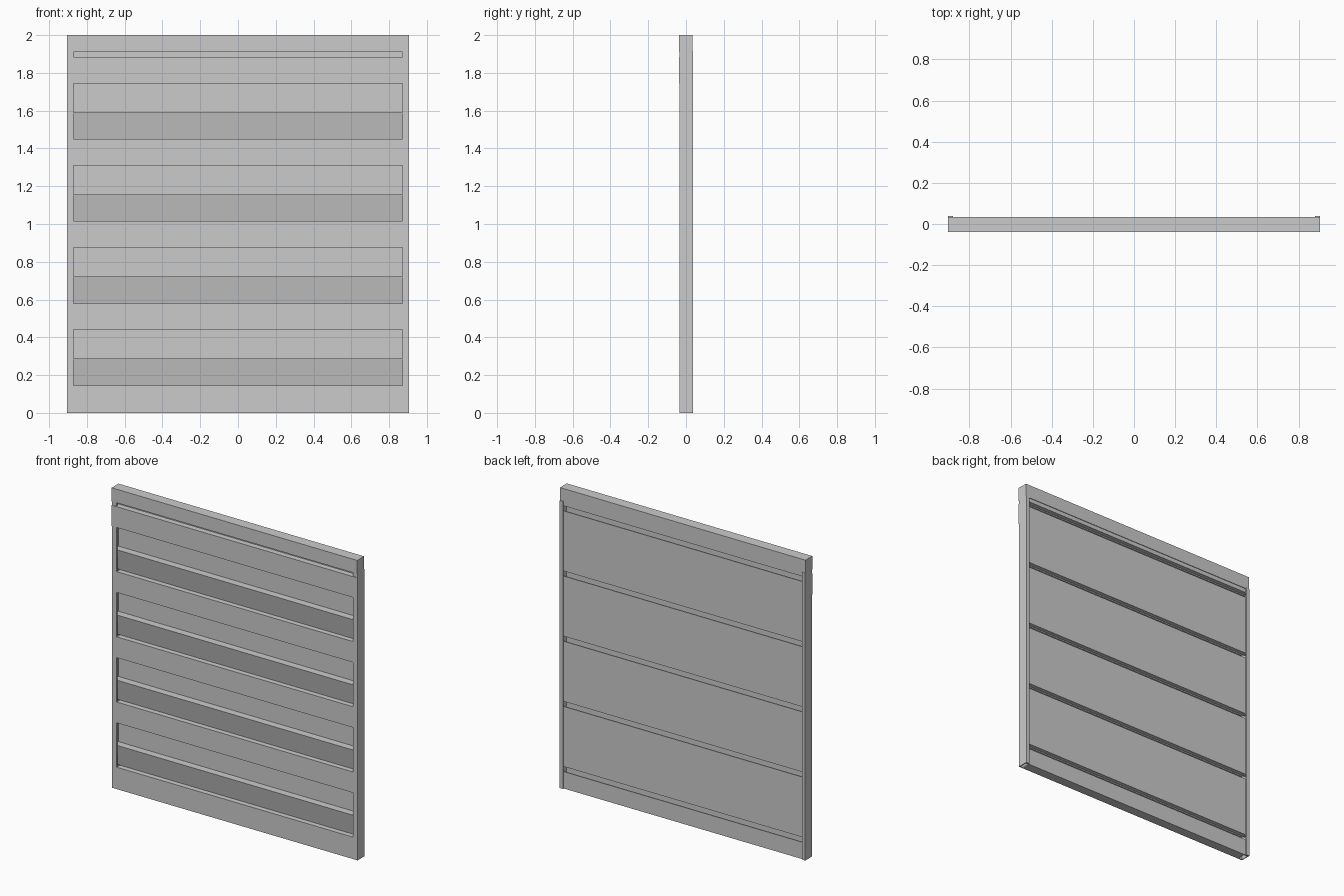
import bpy, bmesh

if "Cube" in bpy.data.objects:
    bpy.data.objects.remove(bpy.data.objects["Cube"])

PERIOD = 0.4343     # vertical repeat of the three-board pattern
HALF = 0.905        # half of overall width
INNER = 0.871       # half width between the front flanges


def make(name, pts, to3d, a, b):
    """Extrude a closed 2D profile between a and b."""
    bm = bmesh.new()
    lo = [bm.verts.new(to3d(p, a)) for p in pts]
    hi = [bm.verts.new(to3d(p, b)) for p in pts]
    bm.faces.new(lo)
    bm.faces.new(hi)
    n = len(pts)
    for i in range(n):
        j = (i + 1) % n
        bm.faces.new((lo[i], lo[j], hi[j], hi[i]))
    bmesh.ops.recalc_face_normals(bm, faces=bm.faces)
    me = bpy.data.meshes.new(name)
    bm.to_mesh(me)
    bm.free()
    ob = bpy.data.objects.new(name, me)
    bpy.context.collection.objects.link(ob)
    return ob


def rail(name, yz, half):
    return make(name, yz, lambda p, x: (x, p[0], p[1]), -half, half)


def box_rail(name, y0, y1, z0, z1, half):
    return rail(name, [(y0, z0), (y1, z0), (y1, z1), (y0, z1)], half)


# Side posts: C-channels open towards the panel
for side, label in ((-1, "left"), (1, "right")):
    prof = [(INNER, -0.034), (HALF, -0.034), (HALF, 0.038), (0.88, 0.038),
            (0.88, 0.031), (0.899, 0.031), (0.899, -0.027), (INNER, -0.027)]
    make(label + "_post", [(side * x, y) for x, y in prof],
         lambda p, z: (p[0], p[1], z), 0.0, 1.915)

for i in range(5):
    top = 0.146 + i * PERIOD
    bottom = 0.0 if i == 0 else top - 0.139
    last = i == 4
    # Front board with folded top and bottom lips, hollow behind
    front = -0.037 if last else -0.034
    rail("front_board", [(front, bottom), (0.029, bottom), (0.029, bottom + 0.008),
                         (-0.024, bottom + 0.008), (-0.024, top - 0.008),
                         (0.003, top - 0.008), (0.003, top), (front, top)],
         HALF if last else INNER)
    # Rear cover, leaving a slot below the top of each front board
    box_rail("rear_cover", 0.023, 0.030, bottom, top - 0.034, 0.898)
    if not last:
        # Middle board leaning towards the front at its top
        rail("middle_board", [(0.001, top), (0.030, top), (0.030, top + 0.142),
                              (-0.027, top + 0.142)], 0.898)
        # Deep-set back board
        box_rail("back_board", 0.022, 0.030, top + 0.142, top + 0.2955, 0.898)

# Top rail with its recessed neck
box_rail("top_neck", 0.001, 0.030, 1.883, 1.915, 0.898)
box_rail("top_cap", -0.038, 0.034, 1.91, 2.0, HALF)
